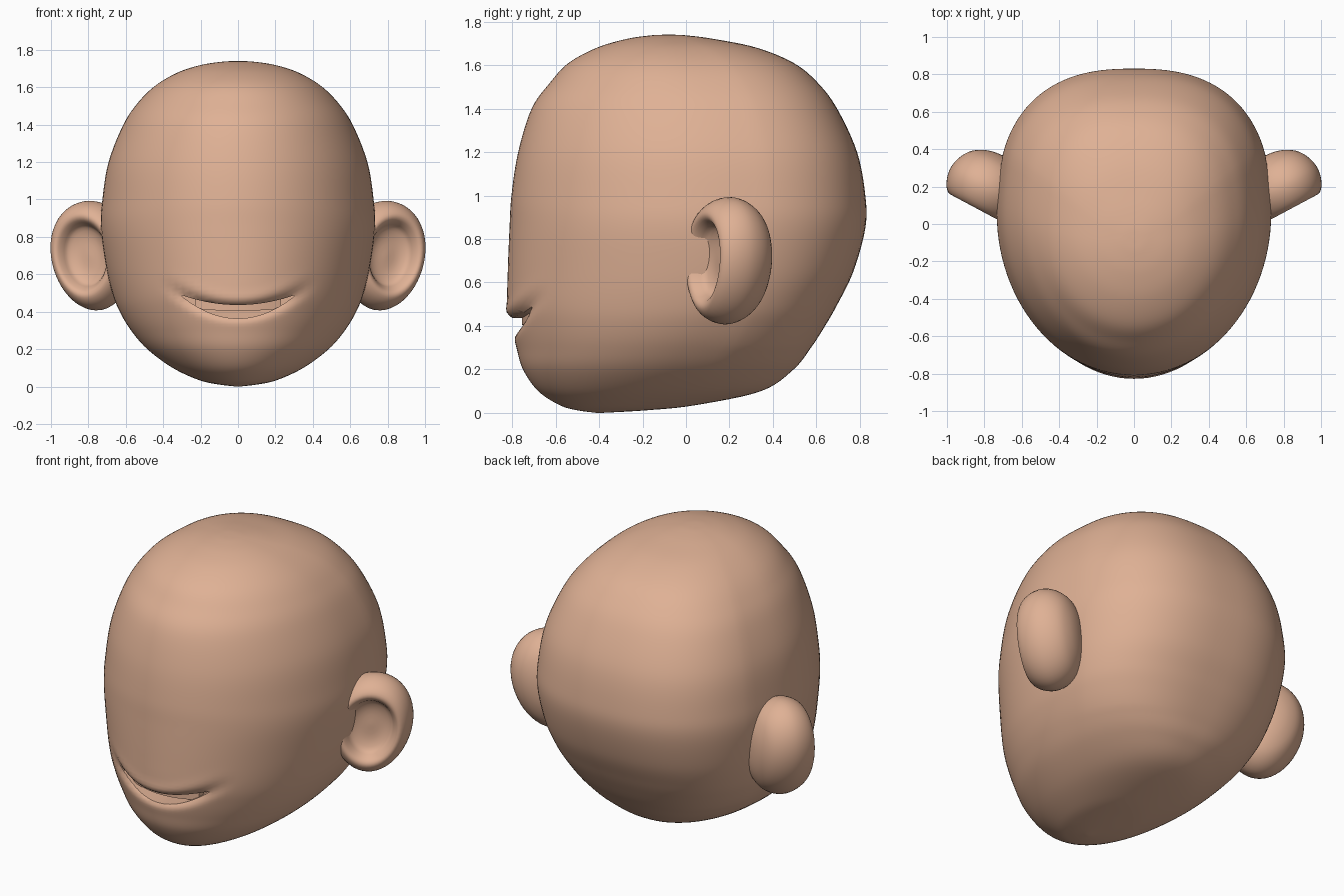
import bpy, bmesh, math
from mathutils import Vector

if "Cube" in bpy.data.objects:
    bpy.data.objects.remove(bpy.data.objects["Cube"])

skin = bpy.data.materials.new("skin")
skin.diffuse_color = (0.74, 0.44, 0.30, 1)
skin.use_nodes = True
skin.node_tree.nodes["Principled BSDF"].inputs["Base Color"].default_value = skin.diffuse_color


def make(name, rings, closed_ends=True, mat=skin):
    """Loft closed rings of points, with a face over each end."""
    bm = bmesh.new()
    vs = [[bm.verts.new(p) for p in r] for r in rings]
    for a, b in zip(vs, vs[1:]):
        n = len(a)
        for i in range(n):
            j = (i + 1) % n
            bm.faces.new((a[i], a[j], b[j], b[i]))
    if closed_ends:
        for r in (vs[0], vs[-1]):
            bm.faces.new(r)
    bmesh.ops.recalc_face_normals(bm, faces=bm.faces)
    me = bpy.data.meshes.new(name)
    bm.to_mesh(me)
    bm.free()
    ob = bpy.data.objects.new(name, me)
    bpy.context.collection.objects.link(ob)
    me.materials.append(mat)
    return ob


def smooth(ob, angle=40):
    bpy.ops.object.select_all(action='DESELECT')
    bpy.context.view_layer.objects.active = ob
    ob.select_set(True)
    bpy.ops.object.shade_smooth_by_angle(angle=math.radians(angle))


def spline(rows, steps):
    """Catmull-Rom interpolation of rows of numbers."""
    out = []
    for k in range(len(rows) - 1):
        p0, p1 = rows[max(k - 1, 0)], rows[k]
        p2, p3 = rows[k + 1], rows[min(k + 2, len(rows) - 1)]
        for s in range(steps):
            t = s / steps
            out.append([0.5 * (2 * b + (c - a) * t + (2 * a - 5 * b + 4 * c - d) * t * t
                               + (3 * b - a - 3 * c + d) * t ** 3)
                        for a, b, c, d in zip(p0, p1, p2, p3)])
    out.append(list(rows[-1]))
    return out


def power(v, e):
    return math.copysign(abs(v) ** e, v)


# Mouth line: height of the middle and half height of the opening
def mouth_mid(x):
    return 0.40 + 0.085 * min(abs(x) / 0.3, 1.3) ** 2


def mouth_half(x):
    return 0.034 * max(0.0, 1 - (x / 0.305) ** 2) + 0.002


# Head: z, half width, front y, back y, y of the widest point
profile = [
    (0.000, 0.010, -0.41, -0.39, -0.40),
    (0.012, 0.110, -0.50, -0.18, -0.34),
    (0.035, 0.210, -0.58, 0.04, -0.28),
    (0.10, 0.350, -0.68, 0.345, -0.19),
    (0.20, 0.485, -0.75, 0.495, -0.11),
    (0.30, 0.572, -0.78, 0.575, -0.05),
    (0.40, 0.632, -0.805, 0.64, 0.0),
    (0.50, 0.672, -0.822, 0.697, 0.04),
    (0.65, 0.707, -0.82, 0.77, 0.06),
    (0.85, 0.733, -0.812, 0.825, 0.06),
    (1.00, 0.725, -0.803, 0.825, 0.06),
    (1.20, 0.692, -0.772, 0.787, 0.05),
    (1.40, 0.613, -0.71, 0.695, 0.03),
    (1.52, 0.533, -0.625, 0.605, 0.00),
    (1.61, 0.440, -0.54, 0.495, -0.03),
    (1.68, 0.320, -0.41, 0.325, -0.06),
    (1.72, 0.195, -0.275, 0.13, -0.08),
    (1.737, 0.08, -0.16, 0.00, -0.08),
    (1.74, 0.010, -0.09, -0.07, -0.08),
]
rings = []
for z, w, yf, yb, yc in spline(profile, 6):
    ring = []
    for i in range(112):
        a = 2 * math.pi * i / 112
        c, s = math.cos(a), math.sin(a)
        # the back of the skull is squarer than the face
        e = 1 - 0.2 * min(1, max(0, s) * 3) * min(1, z / 0.3)
        x = w * power(c, e)
        y = yc + power(s, e) * ((yb - yc) if s > 0 else (yc - yf))
        if s < 0 and 0.2 < z < 0.8:
            # lips roll inward around the mouth line, bulging just above it
            fade = max(0.0, 1 - (x / 0.42) ** 2) ** 1.5
            u = z - mouth_mid(x)
            y += fade * (0.06 * math.exp(-(u / 0.034) ** 2)
                         - 0.009 * math.exp(-((u - 0.065) / 0.035) ** 2))
        ring.append((x, y, z))
    rings.append(ring)
head = make("head", rings)

# Mouth opening: curved crescent cut into the face
xs = [-0.3 + 0.6 * i / 24 for i in range(25)]
outline = [(x, mouth_mid(x) - mouth_half(x)) for x in xs]
outline += [(x, mouth_mid(x) + mouth_half(x)) for x in reversed(xs)]
cutter = make("mouth_cutter", [[(x, y + 0.5 * x * x, z) for x, z in outline]
                               for y in (-1.0, -0.66)])
cutter.hide_render = True
cut = head.modifiers.new("mouth", 'BOOLEAN')
cut.operation, cut.solver, cut.object = 'DIFFERENCE', 'EXACT', cutter
bpy.context.view_layer.objects.active = head
bpy.ops.object.modifier_apply(modifier="mouth")
bpy.data.objects.remove(cutter)
smooth(head)

# Upper teeth: one curved strip inside the mouth
strip = []
for i in range(17):
    x = -0.23 + 0.46 * i / 16
    y = -0.755 + 0.9 * x * x
    lo = 0.405 + 0.2 * x * x
    strip.append([(x, y, lo), (x, y, 0.475), (x, y + 0.05, 0.475), (x, y + 0.05, lo)])
smooth(make("teeth", strip))

# Ears: dished lumps; radius fraction and offset along the ear's facing direction
dish = [(0.02, -0.18), (0.25, -0.176), (0.5, -0.16), (0.75, -0.125), (0.92, -0.07),
        (1.0, -0.005), (0.98, 0.055), (0.89, 0.107), (0.77, 0.135), (0.67, 0.132),
        (0.59, 0.105), (0.51, 0.07), (0.3, 0.05), (0.02, 0.05)]
for side, label in ((1, "right_ear"), (-1, "left_ear")):
    out = Vector((0.88, 0.47, 0))
    face = Vector((0.47, -0.88, 0))
    centre = Vector((0.77, 0.2, 0.70))
    ear = []
    for r, n in spline(dish, 3):
        ring = []
        for i in range(48):
            a = 2 * math.pi * i / 48
            h = r * math.sin(a)
            u = r * math.cos(a) * 0.23 * (1 + 0.08 * h) + 0.02 * h
            p = centre + out * u + face * n + Vector((0, 0, 0.292 * h))
            ring.append((p.x * side, p.y, p.z))
        ear.append(ring)
    smooth(make(label, ear), 60)
